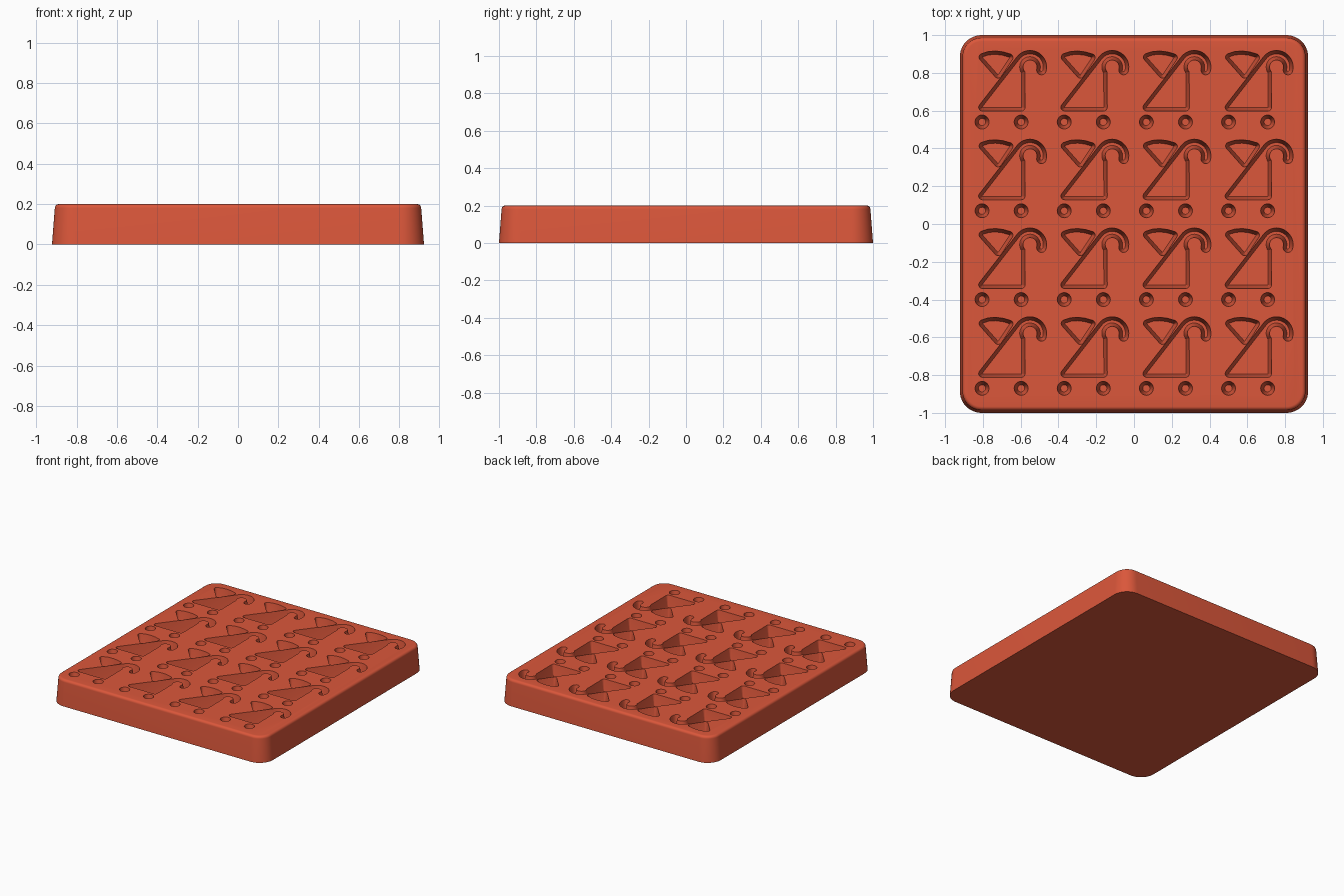
import bpy, bmesh, math
from mathutils import Vector

default = bpy.data.objects.get("Cube")
if default:
    bpy.data.objects.remove(default)

HEIGHT = 0.2
PITCH_X, PITCH_Y = 0.435, 0.47

terracotta = bpy.data.materials.new("terracotta_red")
terracotta.use_nodes = True
colour = (0.71, 0.095, 0.043, 1)
terracotta.diffuse_color = colour
terracotta.node_tree.nodes["Principled BSDF"].inputs["Base Color"].default_value = colour


def arc(cx, cy, r, start, end, steps):
    """Points along an arc, angles in degrees."""
    angles = [math.radians(start + (end - start) * i / steps) for i in range(steps + 1)]
    return [Vector((cx + r * math.cos(a), cy + r * math.sin(a))) for a in angles]


def inset(points, amount):
    """Move a counter-clockwise outline inwards by a fixed distance."""
    result = []
    for i, p in enumerate(points):
        before = (p - points[i - 1]).normalized()
        after = (points[(i + 1) % len(points)] - p).normalized()
        n1 = Vector((-before.y, before.x))
        n2 = Vector((-after.y, after.x))
        result.append(p + (n1 + n2) * (amount / max(1 + n1.dot(n2), 0.3)))
    return result


def loft(bm, outline, profile, offset=(0, 0)):
    """Closed solid through inset copies of an outline; profile is (z, inset), rising."""
    rings = []
    for z, amount in profile:
        ring = [bm.verts.new((p.x + offset[0], p.y + offset[1], z))
                for p in inset(outline, amount)]
        rings.append(ring)
    count = len(outline)
    for low, high in zip(rings, rings[1:]):
        for i in range(count):
            j = (i + 1) % count
            bm.faces.new((low[i], low[j], high[j], high[i]))
    bm.faces.new(rings[0][::-1])
    bm.faces.new(rings[-1])


def make_object(name, bm):
    mesh = bpy.data.meshes.new(name)
    bmesh.ops.recalc_face_normals(bm, faces=bm.faces)
    bm.to_mesh(mesh)
    bm.free()
    mesh.materials.append(terracotta)
    obj = bpy.data.objects.new(name, mesh)
    bpy.context.collection.objects.link(obj)
    return obj


# Tray block: rounded rectangle with drafted sides and a soft top edge
radius, half_x, half_y = 0.115, 0.922, 1.0
tray_outline = []
for quarter, (sx, sy) in enumerate(((1, 1), (-1, 1), (-1, -1), (1, -1))):
    tray_outline += arc(sx * (half_x - radius), sy * (half_y - radius), radius,
                        quarter * 90, quarter * 90 + 90, 12)
fillet = 0.02
tray_profile = [(0, 0)]
for step in range(7):
    a = math.radians(90 * step / 6)
    tray_profile.append((HEIGHT - fillet + fillet * math.sin(a),
                         0.014 + fillet * (1 - math.cos(a))))
bm = bmesh.new()
loft(bm, tray_outline, tray_profile)
tray = make_object("mould_tray", bm)

# Carriage body with its hooked handle, one continuous outline
hook = (0.102, 0.126)
inner, outer, hook_end = 0.037, 0.088, -15
middle, cap = (inner + outer) / 2, (outer - inner) / 2
tip = math.radians(hook_end)
body = arc(-0.15, -0.087, 0.02, 143, 270, 5)
body += arc(0.056, -0.087, 0.02, 270, 360, 4)
body += arc(*hook, inner, 222, hook_end, 16)
body += arc(hook[0] + middle * math.cos(tip), hook[1] + middle * math.sin(tip), cap,
            hook_end - 180, hook_end, 8)[1:-1]
body += arc(*hook, outer, hook_end, 143, 18)

# Fan-shaped hood
hood = arc(-0.067, 0.087, 0.02, 225, 325, 4)
hood += arc(-0.008, 0.176, 0.02, -35, 70, 5)
hood += [Vector(p) for p in ((-0.04, 0.206), (-0.08, 0.211), (-0.12, 0.208))]
hood += arc(-0.148, 0.178, 0.02, 110, 225, 5)

# Wheels
wheels = [arc(x, -0.165, 0.037, 0, 345, 23) for x in (-0.152, 0.055)]

# Recess cutters, repeated on a four by four grid
recess = [(0.1, 0.018), (0.12, 0.013), (HEIGHT, 0), (HEIGHT + 0.05, 0)]
bm = bmesh.new()
for column in range(4):
    for row in range(4):
        centre = ((column - 1.5) * PITCH_X, (row - 1.5) * PITCH_Y)
        for shape in (body, hood, *wheels):
            loft(bm, shape, recess, centre)
cutter = make_object("recess_cutter", bm)
cutter.hide_render = True

# Cut the recesses and finish the shading
bpy.ops.object.select_all(action="DESELECT")
tray.select_set(True)
bpy.context.view_layer.objects.active = tray
cut = tray.modifiers.new("recesses", "BOOLEAN")
cut.operation = "DIFFERENCE"
cut.solver = "EXACT"
cut.object = cutter
bpy.ops.object.modifier_apply(modifier=cut.name)
bpy.data.objects.remove(cutter)
bpy.ops.object.shade_smooth_by_angle(angle=math.radians(30))
